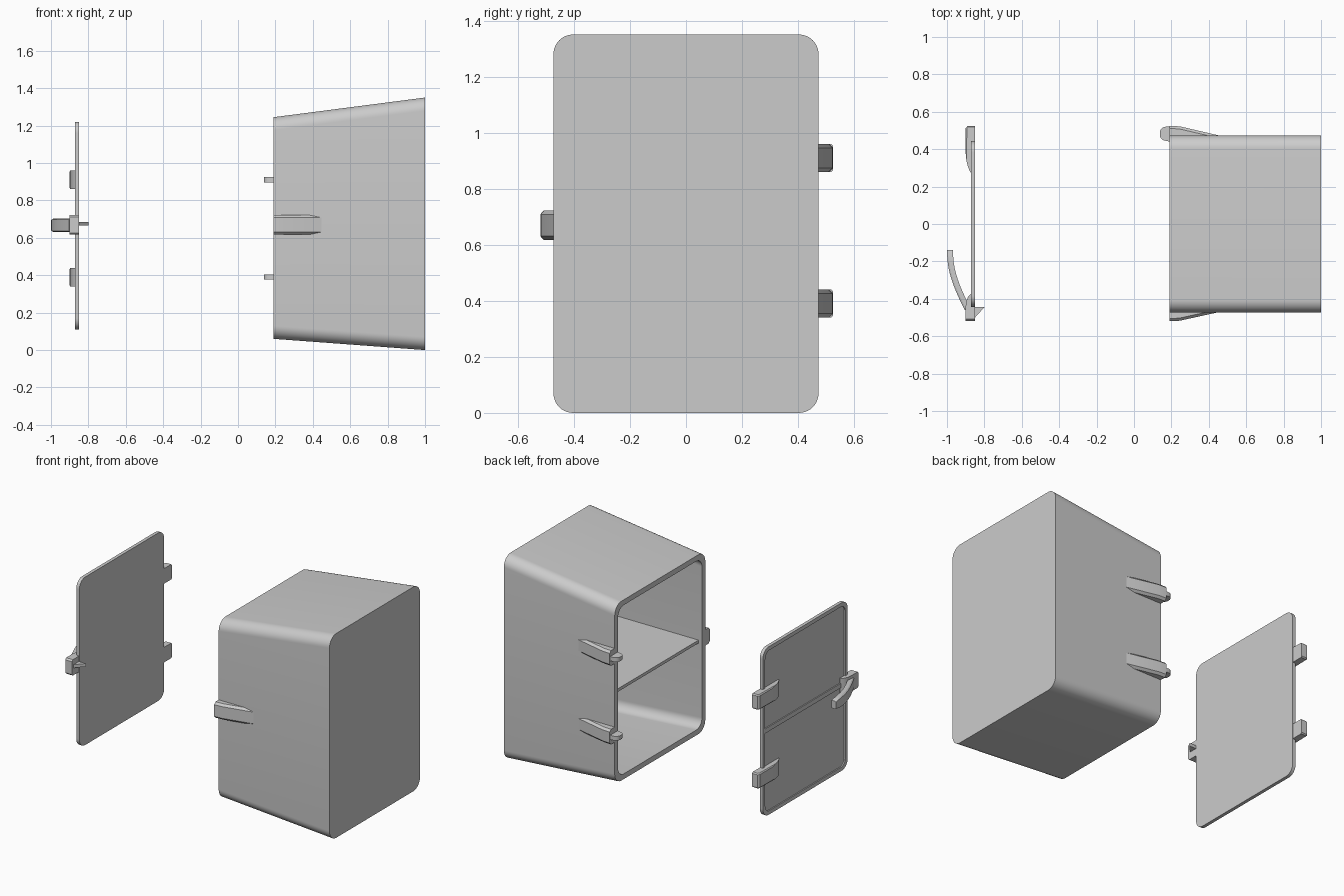
import bpy, bmesh, math

if "Cube" in bpy.data.objects:
    bpy.data.objects.remove(bpy.data.objects["Cube"])


def finish(bm, name):
    bmesh.ops.recalc_face_normals(bm, faces=bm.faces)
    mesh = bpy.data.meshes.new(name)
    bm.to_mesh(mesh)
    bm.free()
    ob = bpy.data.objects.new(name, mesh)
    bpy.context.collection.objects.link(ob)
    bpy.context.view_layer.objects.active = ob
    ob.select_set(True)
    bpy.ops.object.shade_smooth_by_angle(angle=math.radians(30))
    ob.select_set(False)
    return ob


def rounded_rect(x, half_y, z0, z1, r, seg=10):
    pts = []
    corners = [(half_y - r, z1 - r), (r - half_y, z1 - r),
               (r - half_y, z0 + r), (half_y - r, z0 + r)]
    for k, (cy, cz) in enumerate(corners):
        for i in range(seg + 1):
            a = math.pi / 2 * (k + i / seg)
            pts.append((x, cy + r * math.cos(a), cz + r * math.sin(a)))
    return pts


def loft(name, loops):
    """Bridge a run of matching loops and cap the first and the last."""
    bm = bmesh.new()
    rings = [[bm.verts.new(p) for p in loop] for loop in loops]
    n = len(rings[0])
    for a, b in zip(rings, rings[1:]):
        for i in range(n):
            j = (i + 1) % n
            bm.faces.new((a[i], a[j], b[j], b[i]))
    bm.faces.new(rings[0])
    bm.faces.new(rings[-1])
    return finish(bm, name)


def prism(name, profile, z0, z1, chamfer=0, pick=None):
    """Extrude an xy profile in z, chamfering the picked top and bottom edges."""
    bm = bmesh.new()
    lo = [bm.verts.new((x, y, z0)) for x, y in profile]
    face = bm.faces.new(lo)
    up = bmesh.ops.extrude_face_region(bm, geom=[face])["geom"]
    for v in up:
        if isinstance(v, bmesh.types.BMVert):
            v.co.z = z1
    bmesh.ops.recalc_face_normals(bm, faces=bm.faces)
    if chamfer:
        edges = []
        for e in bm.edges:
            a, b = e.verts
            mid = (a.co + b.co) / 2
            if abs(a.co.z - b.co.z) < 1e-5 and pick(mid.x, mid.y):
                edges.append(e)
        bmesh.ops.bevel(bm, geom=edges, offset=chamfer, segments=1,
                        affect='EDGES', profile=0.5)
    return finish(bm, name)


def box(name, x0, x1, y0, y1, z0, z1):
    return prism(name, [(x0, y0), (x1, y0), (x1, y1), (x0, y1)], z0, z1)


# Tapered hollow cabinet, open on its -x side
loft("cabinet_body", [
    rounded_rect(1.0, 0.473, 0.0, 1.35, 0.07),
    rounded_rect(0.19, 0.473, 0.06, 1.245, 0.07),
    rounded_rect(0.19, 0.438, 0.095, 1.21, 0.06),
    rounded_rect(0.965, 0.438, 0.04, 1.31, 0.06)])
box("shelf", 0.215, 0.97, -0.445, 0.445, 0.64, 0.66)

# Door with shallow recessed panels on its outer face
loft("door", [
    rounded_rect(-0.85, 0.443, 0.11, 1.22, 0.06),
    rounded_rect(-0.872, 0.443, 0.11, 1.22, 0.06),
    rounded_rect(-0.872, 0.418, 0.135, 1.195, 0.045),
    rounded_rect(-0.864, 0.418, 0.135, 1.195, 0.045)])
box("door_rib", -0.871, -0.86, -0.42, 0.42, 0.66, 0.69)

# Hinge brackets, pins and door straps on the +y side
hinge = [(0.19, 0.455), (0.19, 0.525), (0.245, 0.522), (0.46, 0.472), (0.46, 0.455)]
pin = [(0.22, 0.44), (0.22, 0.52)] + [
    (0.17 + 0.032 * math.cos(a), cy + 0.032 * math.sin(a))
    for cy, start in ((0.488, 90), (0.477, 180))
    for a in [math.radians(start + 15 * i) for i in range(7)]] + [(0.19, 0.441)]
strap = [(-0.851, 0.525), (-0.89, 0.525), (-0.90, 0.513), (-0.90, 0.38),
         (-0.897, 0.345), (-0.889, 0.31), (-0.877, 0.28), (-0.868, 0.268),
         (-0.851, 0.268)]
for i, z in enumerate((0.39, 0.91)):
    prism(f"hinge_bracket_{i}", hinge, z - 0.05, z + 0.05, 0.014,
          lambda x, y: y > 0.495)
    prism(f"hinge_pin_{i}", pin, z - 0.014, z + 0.014)
    prism(f"hinge_strap_{i}", strap, z - 0.05, z + 0.05, 0.007,
          lambda x, y: y > 0.517 or (x < -0.895 and y > 0.4))

# Latch keeper on the cabinet's -y side
prism("latch_keeper",
      [(0.19, -0.455), (0.19, -0.52), (0.245, -0.517), (0.45, -0.472), (0.45, -0.455)],
      0.617, 0.722, 0.014, lambda x, y: y < -0.49)

# Latch block, catch and curved handle on the door
prism("latch_block",
      [(-0.851, -0.518), (-0.90, -0.518), (-0.90, -0.44), (-0.896, -0.41),
       (-0.885, -0.385), (-0.868, -0.37), (-0.851, -0.37)],
      0.617, 0.722, 0.01, lambda x, y: y < -0.51)
prism("latch_catch", [(-0.86, -0.51), (-0.85, -0.50), (-0.80, -0.445), (-0.86, -0.445)],
      0.665, 0.686)

# Handle: rectangular section swept along a curved path, narrowing at the tip
loops = []
for i in range(17):
    a = math.radians(95 * i / 16)
    cx = -0.983 + 0.083 * (1 - math.sin(a)) if a < math.pi / 2 else -0.983
    cy = -0.46 + 0.30 * (1 - math.cos(a))
    cx, cy = -0.89 - 0.093 * math.sin(min(a, math.pi / 2)), -0.455 + 0.315 * (i / 16)
    dx, dy = -0.093 * math.cos(min(a, math.pi / 2)) * 1.65, 0.315
    l = math.hypot(dx, dy)
    nx, ny = -dy / l * 0.016, dx / l * 0.016
    h = 0.036 - 0.010 * max(0, (i - 12) / 4) ** 2
    loops.append([(cx + s * nx, cy + s * ny, 0.667 + t * h)
                  for s, t in ((1, -0.85), (1, 0.85), (0.5, 1), (-1, 1), (-1, -1), (0.5, -1))])
loft("handle", loops)
